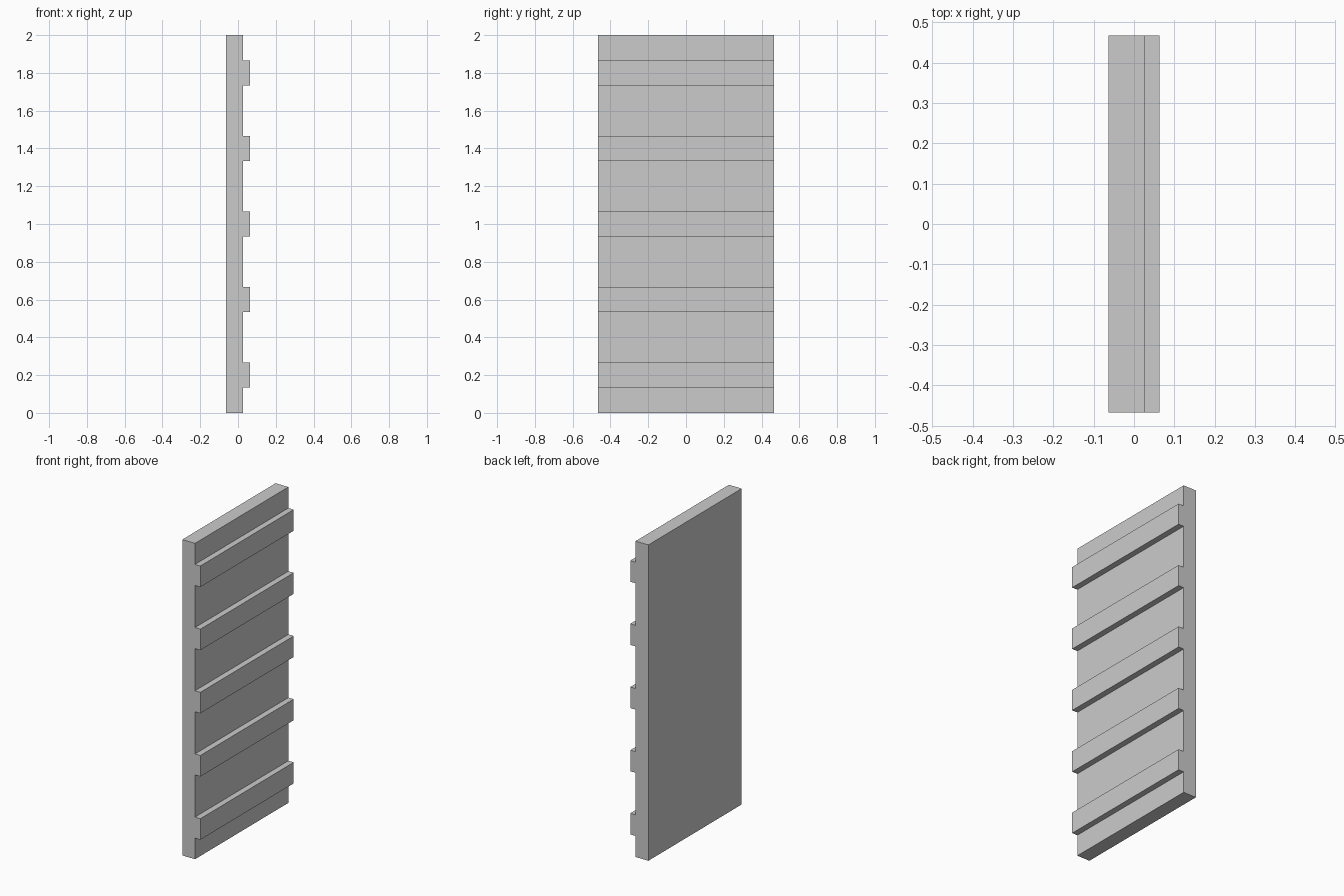
import bpy, bmesh

if "Cube" in bpy.data.objects:
    bpy.data.objects.remove(bpy.data.objects["Cube"])

BACK, FACE, RIDGE = -0.0633, 0.026, 0.0633   # x of back, panel face, ridge face
HALF_WIDTH = 0.467
HEIGHT = 2.0
UNIT = HEIGHT / 15                            # ridge height; ridges repeat every 3 units

# Side profile (x, z): flat back, five square ridges on the front face
profile = [(BACK, 0), (FACE, 0)]
for i in range(5):
    low = UNIT * (1 + 3 * i)
    high = low + UNIT
    profile += [(FACE, low), (RIDGE, low), (RIDGE, high), (FACE, high)]
profile += [(FACE, HEIGHT), (BACK, HEIGHT)]

# Extrude the profile across the panel width
bm = bmesh.new()
end = bm.faces.new([bm.verts.new((x, -HALF_WIDTH, z)) for x, z in profile])
swept = bmesh.ops.extrude_face_region(bm, geom=[end], use_keep_orig=True)
moved = [v for v in swept["geom"] if isinstance(v, bmesh.types.BMVert)]
bmesh.ops.translate(bm, verts=moved, vec=(0, 2 * HALF_WIDTH, 0))
bmesh.ops.recalc_face_normals(bm, faces=bm.faces[:])

mesh = bpy.data.meshes.new("ridged_panel")
bm.to_mesh(mesh)
bm.free()
panel = bpy.data.objects.new("ridged_panel", mesh)
bpy.context.collection.objects.link(panel)
